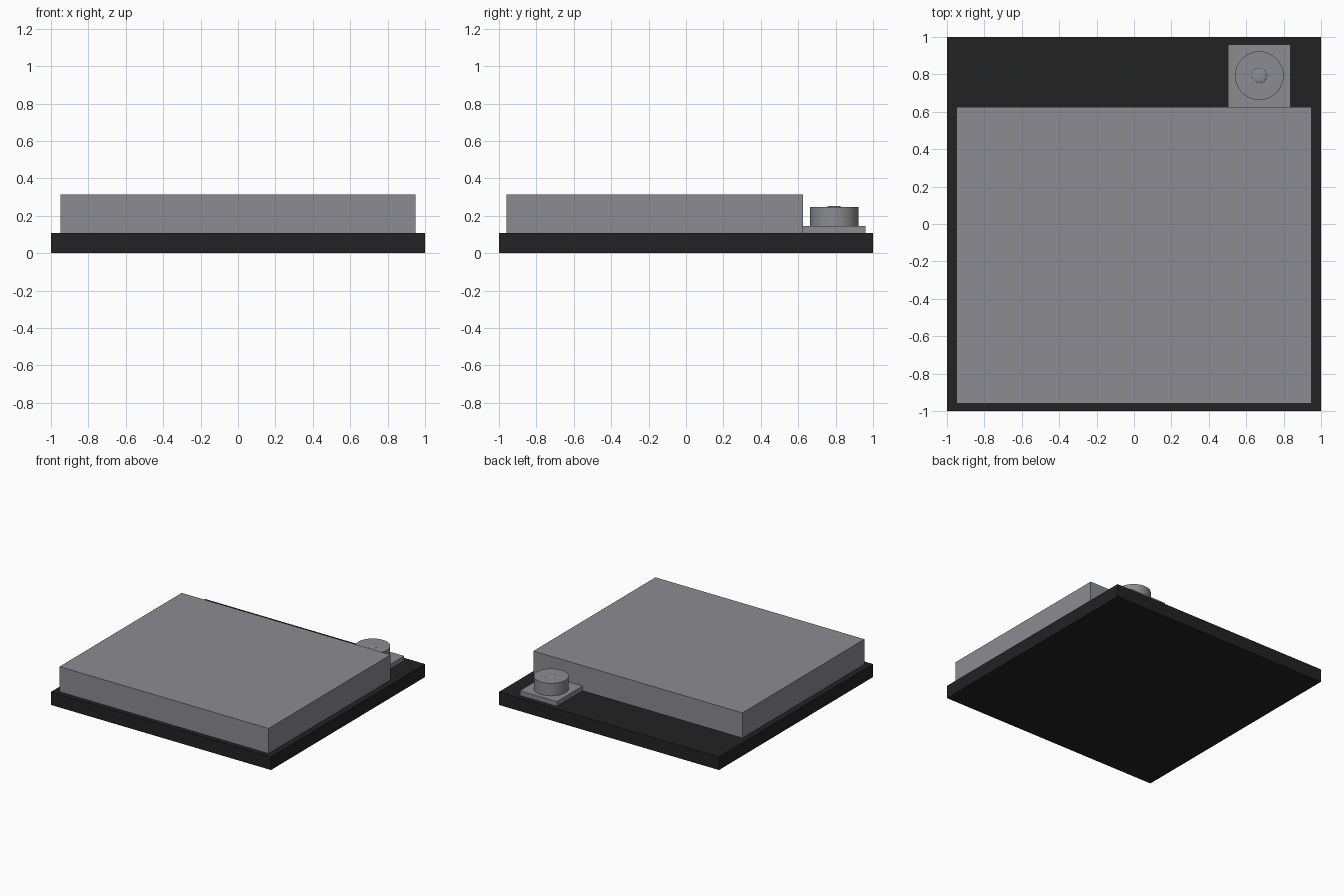
import bpy
import math

cube = bpy.data.objects.get("Cube")
if cube:
    bpy.data.objects.remove(cube, do_unlink=True)


def make_material(name, rgb):
    mat = bpy.data.materials.new(name)
    mat.use_nodes = True
    colour = (*rgb, 1.0)
    mat.diffuse_color = colour
    mat.node_tree.nodes["Principled BSDF"].inputs["Base Color"].default_value = colour
    return mat


black = make_material("matte black", (0.016, 0.016, 0.016))
grey = make_material("metal grey", (0.262, 0.264, 0.283))


def finish(name, mat):
    obj = bpy.context.object
    obj.name = obj.data.name = name
    obj.data.materials.append(mat)
    return obj


def box(name, mat, x, y, z):
    """Box spanning the given (min, max) ranges."""
    spans = (x, y, z)
    bpy.ops.mesh.primitive_cube_add(size=1, location=[(a + b) / 2 for a, b in spans])
    obj = finish(name, mat)
    obj.scale = [b - a for a, b in spans]
    bpy.ops.object.transform_apply(location=False, rotation=False, scale=True)
    return obj


# Circuit board slab and shielded housing
box("base_board", black, (-1, 1), (-1, 1), (0, 0.107))
box("housing", grey, (-0.95, 0.95), (-0.96, 0.625), (0.107, 0.313))

# Connector: square flange, round barrel, low domed contact
cx, cy = 0.67, 0.793
box("connector_flange", grey, (cx - 0.168, cx + 0.168), (0.625, 0.961), (0.107, 0.145))

bpy.ops.mesh.primitive_cylinder_add(vertices=64, radius=0.13, depth=0.102,
                                    location=(cx, cy, 0.196))
finish("connector_barrel", grey)
bpy.ops.object.shade_smooth_by_angle(angle=math.radians(30))

bpy.ops.mesh.primitive_uv_sphere_add(segments=32, ring_count=16, radius=0.04,
                                     location=(cx, cy, 0.247))
dome = finish("connector_contact", grey)
dome.scale.z = 0.15
bpy.ops.object.transform_apply(location=False, rotation=False, scale=True)
bpy.ops.object.shade_smooth_by_angle(angle=math.radians(30))
